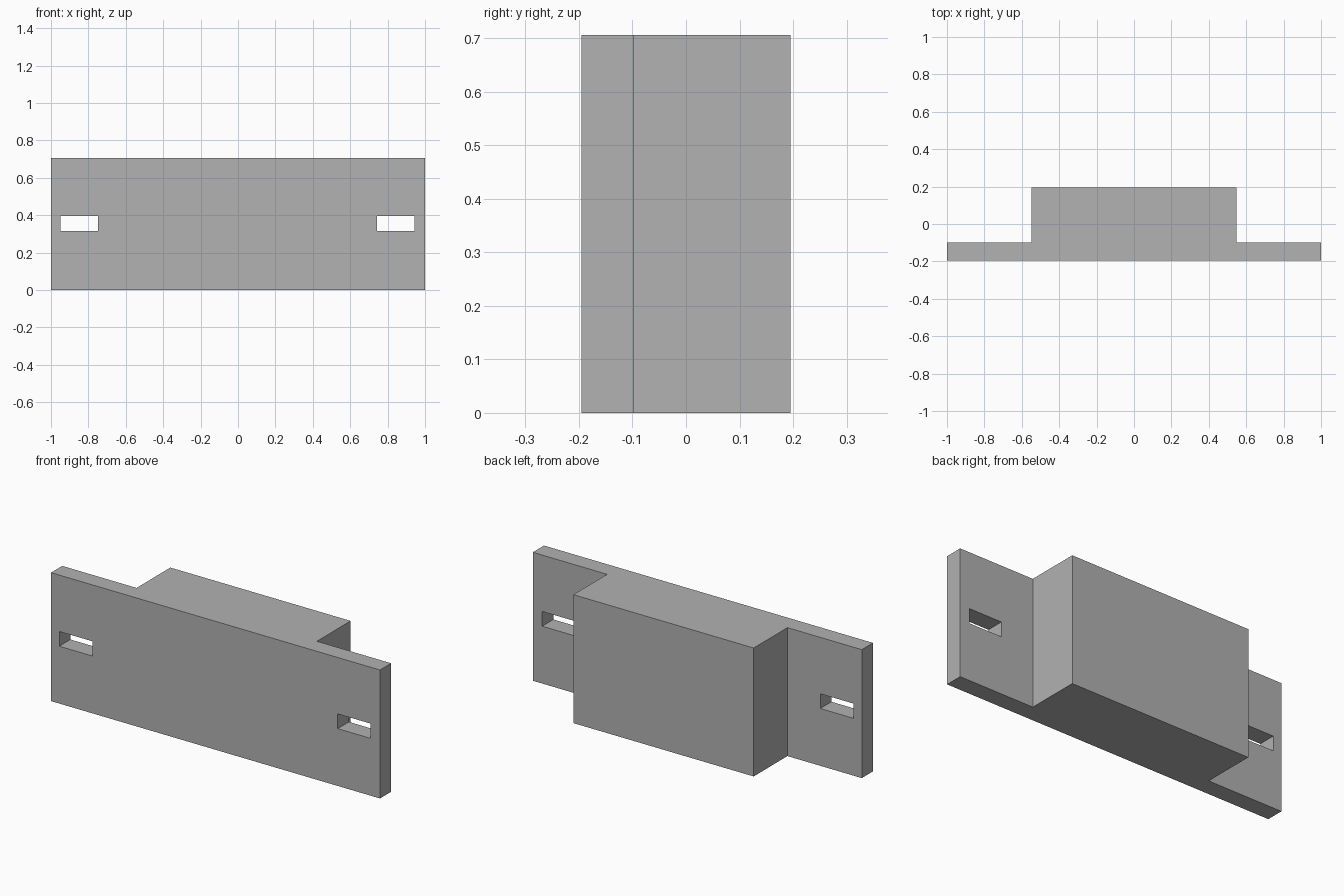
import bpy
import bmesh

cube = bpy.data.objects.get("Cube")
if cube:
    bpy.data.objects.remove(cube, do_unlink=True)

HEIGHT = 0.706
FRONT, STEP, BACK = -0.195, -0.098, 0.195
BLOCK = 0.548

grey = bpy.data.materials.new("plain grey")
grey.use_nodes = True
colour = (0.445, 0.445, 0.445, 1)
grey.diffuse_color = colour
grey.node_tree.nodes["Principled BSDF"].inputs["Base Color"].default_value = colour


def prism(name, outline, bottom, top):
    """Extrude an outline in the xy plane from bottom to top."""
    bm = bmesh.new()
    face = bm.faces.new([bm.verts.new((x, y, bottom)) for x, y in outline])
    up = bmesh.ops.extrude_face_region(bm, geom=[face])["geom"]
    verts = [v for v in up if isinstance(v, bmesh.types.BMVert)]
    bmesh.ops.translate(bm, verts=verts, vec=(0, 0, top - bottom))
    bmesh.ops.recalc_face_normals(bm, faces=bm.faces)
    mesh = bpy.data.meshes.new(name)
    bm.to_mesh(mesh)
    bm.free()
    mesh.materials.append(grey)
    obj = bpy.data.objects.new(name, mesh)
    bpy.context.collection.objects.link(obj)
    return obj


# Flanged block: wide front plate with a thick block behind it
half = [(1, FRONT), (1, STEP), (BLOCK, STEP), (BLOCK, BACK)]
outline = half + [(-x, y) for x, y in reversed(half)]
body = prism("flanged_block", outline, 0, HEIGHT)

# Mounting slots through both flanges
for side, x0, x1 in (("right", -0.95, -0.748), ("left", 0.743, 0.943)):
    slot = [(x0, -0.3), (x1, -0.3), (x1, 0), (x0, 0)]
    cutter = prism(side + "_slot_cutter", slot, 0.315, 0.396)
    cutter.hide_render = True
    mod = body.modifiers.new(side + "_slot", "BOOLEAN")
    mod.operation = "DIFFERENCE"
    mod.solver = "EXACT"
    mod.object = cutter
    bpy.context.view_layer.objects.active = body
    bpy.ops.object.modifier_apply(modifier=mod.name)
    bpy.data.objects.remove(cutter, do_unlink=True)
